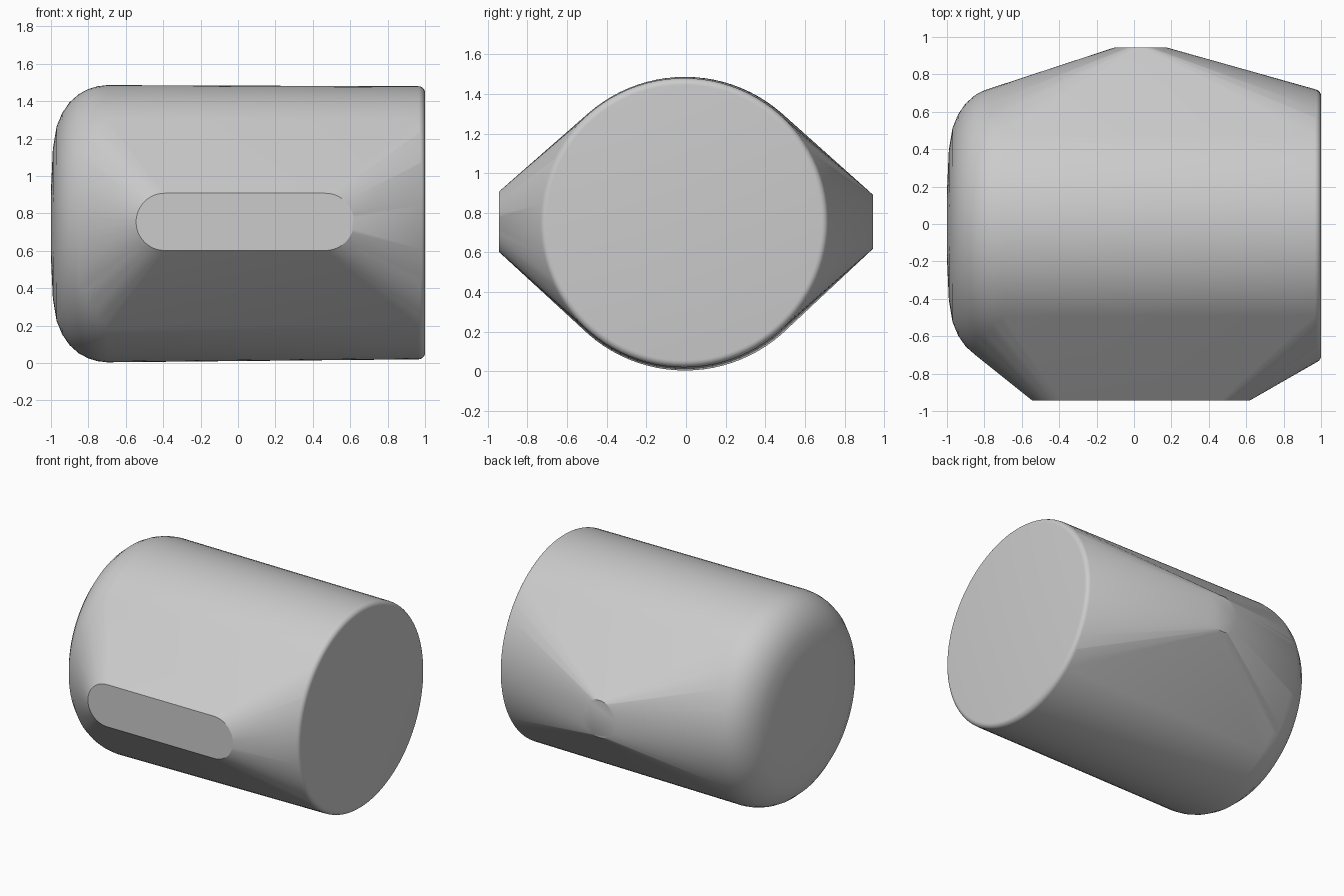
import bpy
import bmesh
from math import cos, sin, pi, radians

cube = bpy.data.objects.get("Cube")
if cube:
    bpy.data.objects.remove(cube)

# Single grey finish
grey = bpy.data.materials.new("light_grey")
grey.use_nodes = True
colour = (0.6, 0.6, 0.6, 1)
grey.diffuse_color = colour
grey.node_tree.nodes["Principled BSDF"].inputs["Base Color"].default_value = colour

SEGMENTS = 96
points = []


def ring(x, radius, y, z):
    """Circle around the x axis."""
    for i in range(SEGMENTS):
        a = 2 * pi * i / SEGMENTS
        points.append((x, y + radius * cos(a), z + radius * sin(a)))


def pad(y, x_min, x_max, radius, z, steps=24):
    """Flat rounded pad facing along y; a disc when its ends coincide."""
    for x, start in ((x_max - radius, -pi / 2), (x_min + radius, pi / 2)):
        for i in range(steps + 1):
            a = start + pi * i / steps
            points.append((x + radius * cos(a), y, z + radius * sin(a)))


# Domed right end, as (x, radius)
for x, r in ((-1, 0.18), (-0.99, 0.4), (-0.97, 0.52), (-0.94, 0.592),
             (-0.9, 0.65), (-0.85, 0.694), (-0.8, 0.72), (-0.75, 0.735), (-0.7, 0.741)):
    ring(x, r, -0.005, 0.745)

# Flat left end with a small rounded rim
RIM = 0.035
for i in range(7):
    a = pi / 2 * i / 6
    ring(1 - RIM + RIM * sin(a), 0.73 - RIM + RIM * cos(a), -0.01, 0.75)

# Long front pad and small round back pad
pad(-0.943, -0.545, 0.62, 0.153, 0.755)
pad(0.945, -0.1, 0.17, 0.135, 0.755)

# Skin stretched over all the sections
bm = bmesh.new()
for p in points:
    bm.verts.new(p)
hull = bmesh.ops.convex_hull(bm, input=bm.verts)
loose = {g for g in hull["geom_interior"] + hull["geom_unused"]
         if isinstance(g, bmesh.types.BMVert) and g.is_valid and not g.link_faces}
bmesh.ops.delete(bm, geom=list(loose), context="VERTS")
bmesh.ops.dissolve_limit(bm, angle_limit=radians(0.3), verts=bm.verts, edges=bm.edges)
bmesh.ops.recalc_face_normals(bm, faces=bm.faces)

mesh = bpy.data.meshes.new("shell")
bm.to_mesh(mesh)
bm.free()
mesh.materials.append(grey)
shell = bpy.data.objects.new("shell", mesh)
bpy.context.collection.objects.link(shell)

bpy.ops.object.select_all(action="DESELECT")
shell.select_set(True)
bpy.context.view_layer.objects.active = shell
bpy.ops.object.shade_smooth_by_angle(angle=radians(30))
